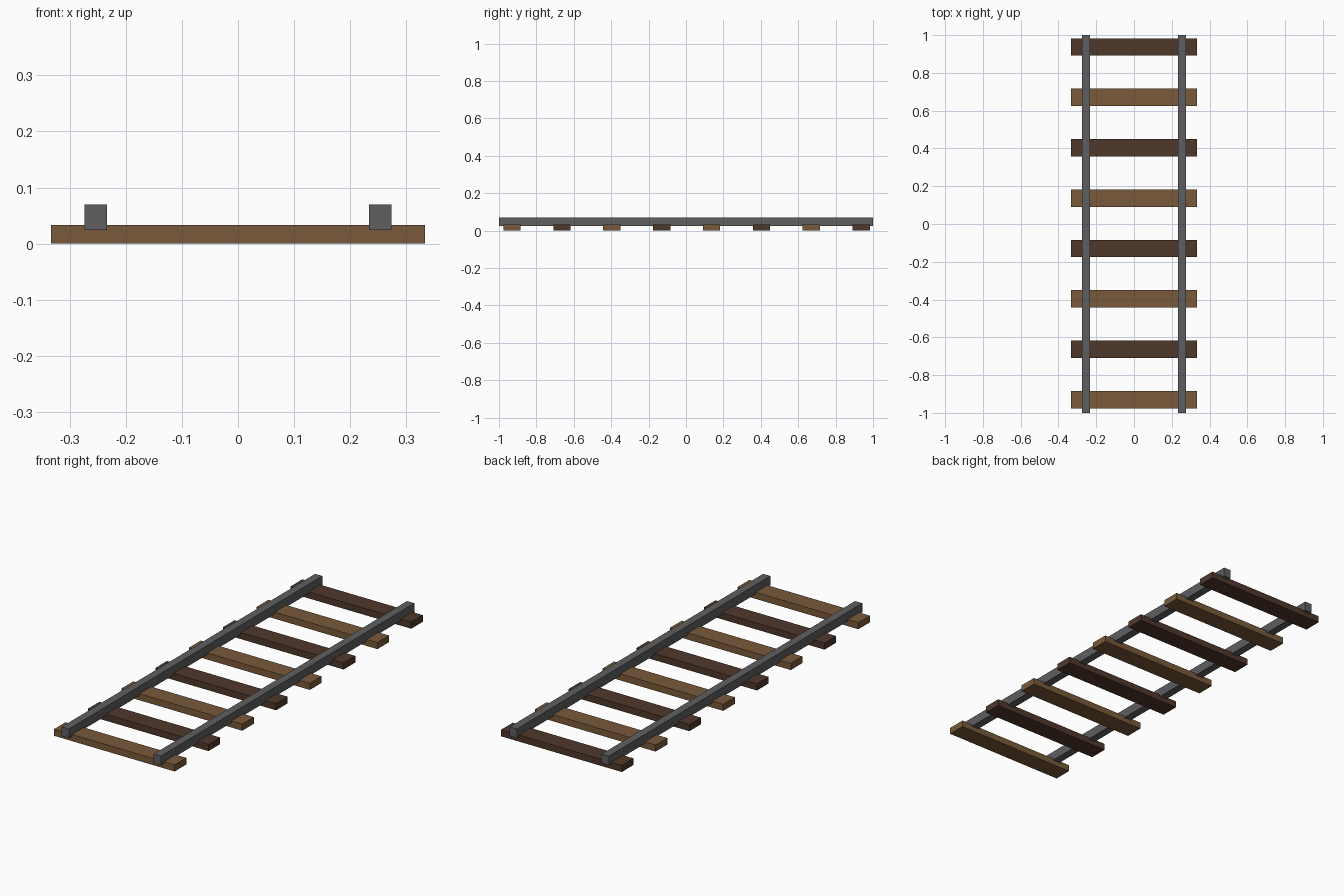
import bpy

cube = bpy.data.objects.get("Cube")
if cube:
    bpy.data.objects.remove(cube, do_unlink=True)


def make_material(name, rgb):
    mat = bpy.data.materials.new(name)
    mat.use_nodes = True
    colour = (*rgb, 1)
    mat.diffuse_color = colour
    mat.node_tree.nodes["Principled BSDF"].inputs["Base Color"].default_value = colour
    return mat


def add_box(name, centre, size, mat):
    bpy.ops.mesh.primitive_cube_add(size=1, location=centre)
    box = bpy.context.object
    box.name = name
    box.scale = size
    bpy.ops.object.transform_apply(location=False, rotation=False, scale=True)
    box.data.materials.append(mat)
    return box


light_wood = make_material("light wood", (0.19, 0.10, 0.041))
dark_wood = make_material("dark wood", (0.08, 0.04, 0.024))
steel = make_material("grey steel", (0.114, 0.114, 0.119))

# Crossties, alternating light and dark from the front
TIE_SIZE = (0.667, 0.092, 0.033)
TIE_SPACING = 0.2667
FIRST_TIE_Y = -0.93
for i in range(8):
    y = FIRST_TIE_Y + i * TIE_SPACING
    wood = dark_wood if i % 2 else light_wood
    add_box(f"crosstie_{i + 1}", (0, y, TIE_SIZE[2] / 2), TIE_SIZE, wood)

# Rails, sunk slightly into the crossties
RAIL_BOTTOM, RAIL_TOP = 0.024, 0.07
for side, sign in (("left", 1), ("right", -1)):
    centre = (sign * 0.254, 0, (RAIL_BOTTOM + RAIL_TOP) / 2)
    add_box(f"{side}_rail", centre, (0.04, 2, RAIL_TOP - RAIL_BOTTOM), steel)
